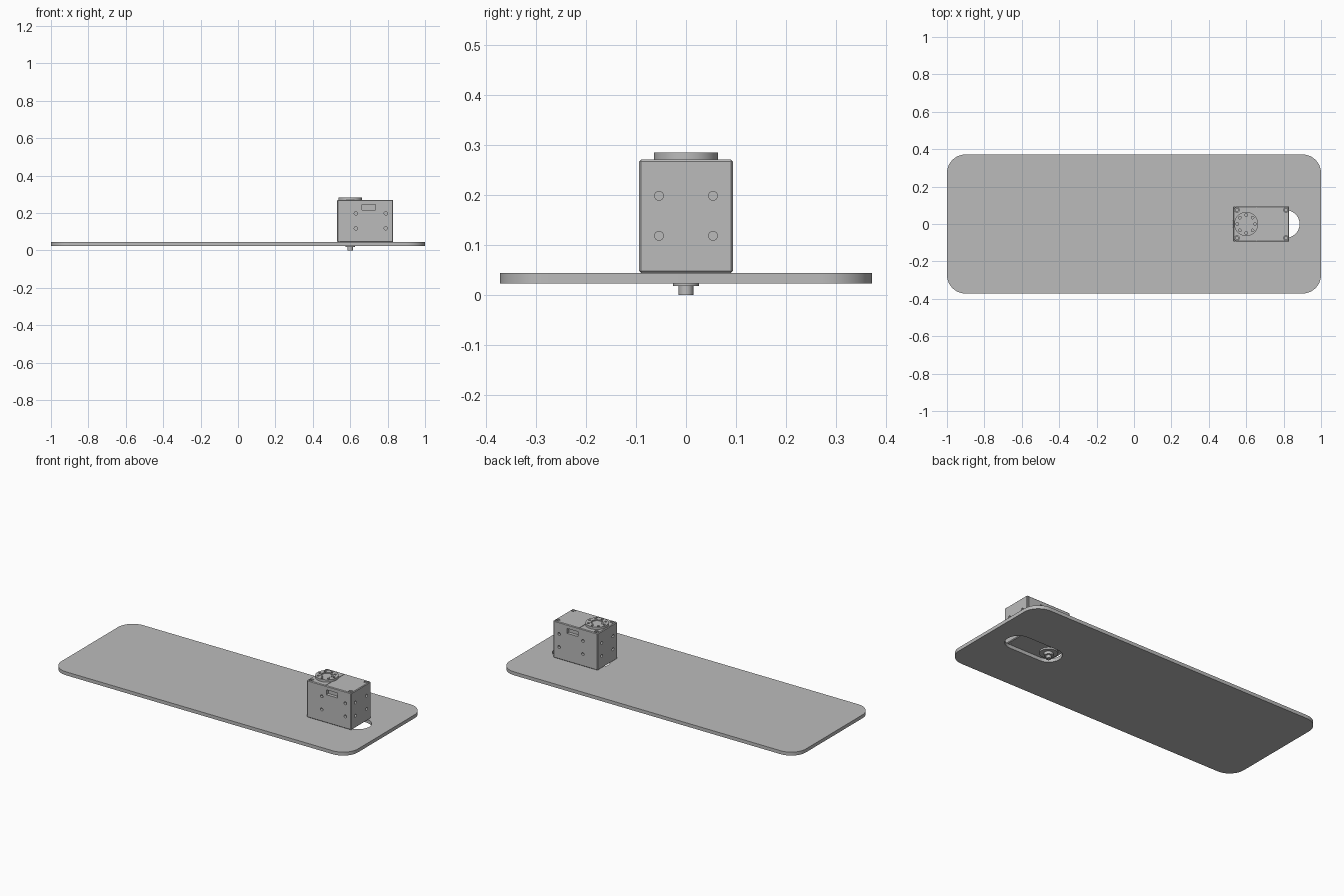
import bpy
from math import cos, sin, pi, radians

if "Cube" in bpy.data.objects:
    bpy.data.objects.remove(bpy.data.objects["Cube"])

grey = bpy.data.materials.new("light grey")
grey.use_nodes = True
GREY = (0.5, 0.5, 0.5, 1)
grey.diffuse_color = GREY
grey.node_tree.nodes["Principled BSDF"].inputs["Base Color"].default_value = GREY

SX = 0.6            # axis of the output shaft
X0, X1 = 0.53, 0.83  # motor case extents
HALF, LOW, HIGH = 0.094, 0.044, 0.27


def finish(obj, name):
    obj.name = name
    obj.data.materials.clear()
    obj.data.materials.append(grey)
    return obj


def box(name, lo, hi):
    centre = [(a + b) / 2 for a, b in zip(lo, hi)]
    bpy.ops.mesh.primitive_cube_add(size=1, location=centre)
    obj = bpy.context.object
    obj.scale = [b - a for a, b in zip(lo, hi)]
    bpy.ops.object.transform_apply(location=True, rotation=True, scale=True)
    return finish(obj, name)


def rod(name, centre, radius, depth, axis="z", sides=32):
    turn = {"x": (0, pi / 2, 0), "y": (pi / 2, 0, 0), "z": (0, 0, 0)}[axis]
    bpy.ops.mesh.primitive_cylinder_add(vertices=sides, radius=radius, depth=depth,
                                        location=centre, rotation=turn)
    bpy.ops.object.transform_apply(location=True, rotation=True, scale=True)
    return finish(bpy.context.object, name)


def disc(name, x, y, radius, z0, z1, sides=48):
    return rod(name, (x, y, (z0 + z1) / 2), radius, z1 - z0, "z", sides)


def prism(name, outline, z0, z1):
    n = len(outline)
    verts = [(x, y, z) for z in (z0, z1) for x, y in outline]
    faces = [tuple(reversed(range(n))), tuple(range(n, 2 * n))]
    faces += [(i, (i + 1) % n, (i + 1) % n + n, i + n) for i in range(n)]
    mesh = bpy.data.meshes.new(name)
    mesh.from_pydata(verts, [], faces)
    obj = bpy.data.objects.new(name, mesh)
    bpy.context.collection.objects.link(obj)
    return finish(obj, name)


def rounded(x0, x1, half, r, steps=12):
    corners = [(x1 - r, half - r, 0), (x0 + r, half - r, 1),
               (x0 + r, r - half, 2), (x1 - r, r - half, 3)]
    return [(cx + r * cos((q + i / steps) * pi / 2), cy + r * sin((q + i / steps) * pi / 2))
            for cx, cy, q in corners for i in range(steps + 1)]


def select(obj):
    bpy.ops.object.select_all(action="DESELECT")
    obj.select_set(True)
    bpy.context.view_layer.objects.active = obj


def cut(obj, cutters):
    select(obj)
    for c in cutters:
        c.hide_render = True
        mod = obj.modifiers.new("cut", "BOOLEAN")
        mod.operation, mod.solver, mod.object = "DIFFERENCE", "EXACT", c
        bpy.ops.object.modifier_apply(modifier=mod.name)
        bpy.data.objects.remove(c)


def smooth(obj):
    select(obj)
    bpy.ops.object.shade_smooth_by_angle(angle=radians(30))


# Base plate with a long adjustment slot
plate = prism("base_plate", rounded(-1, 1, 0.372, 0.1), 0.023, LOW)
cut(plate, [prism("slot_cutter", rounded(0.526, 0.885, 0.074, 0.0738, 16), 0, 0.1)])
smooth(plate)

# Motor case with softened edges
case = box("motor_case", (X0, -HALF, LOW), (X1, HALF, HIGH))
bevel = case.modifiers.new("bevel", "BEVEL")
bevel.width, bevel.segments = 0.004, 1
select(case)
bpy.ops.object.modifier_apply(modifier=bevel.name)

# Mounting holes in all four walls
holes = []
for z in (0.118, 0.198):
    for s in (-1, 1):
        for x in (0.63, 0.79):
            holes.append(rod("hole", (x, s * HALF, z), 0.009, 0.03, "y", 16))
        for x in (X0, X1):
            holes.append(rod("hole", (x, s * 0.054, z), 0.009, 0.03, "x", 16))

# Connector sockets front and back
for s in (-1, 1):
    y = s * HALF
    holes.append(box("socket", (0.662, y - 0.02, 0.216), (0.736, y + 0.02, 0.246)))

# Corner screw wells, top and bottom
wells = [(x, s * 0.075) for x in (0.55, 0.813) for s in (-1, 1)]
for x, y in wells:
    for z in (LOW, HIGH):
        holes.append(disc("well", x, y, 0.013, z - 0.012, z + 0.012, 20))

# Vertical grooves beside the corners and the seam on the lid
for x in (X0 + 0.012, X1 - 0.012):
    for s in (-1, 1):
        holes.append(box("groove", (x - 0.001, s * HALF - 0.002, 0.03),
                         (x + 0.001, s * HALF + 0.002, 0.3)))
holes.append(box("seam", (0.654, -0.1, HIGH - 0.003), (0.657, 0.1, 0.3)))

# Bracket shaped groove on the lid
outer = [(0.742, -0.065), (0.705, -0.03), (0.705, 0.03), (0.742, 0.065)]
inner = [(x + 0.003, y * 0.98) for x, y in reversed(outer)]
holes.append(prism("bracket", inner + outer, HIGH - 0.003, 0.3))
cut(case, holes)

# Screw heads in the wells
for x, y in wells:
    for z in (LOW + 0.003, HIGH - 0.012):
        head = disc("case_screw", x, y, 0.010, z, z + 0.009, 20)
        cut(head, [disc("hex", x, y, 0.005, HIGH - 0.008, 0.3, 6)])

# Rotating horn on top with its ring of holes
horn = disc("top_horn", SX, 0, 0.064, HIGH - 0.005, 0.284, 64)
ring = [disc("hole", SX + 0.048 * cos(i * pi / 4), 0.048 * sin(i * pi / 4),
             0.007, HIGH, 0.3, 16) for i in range(8)]
cut(horn, ring + [disc("hub_hole", SX, 0, 0.034, 0.276, 0.3)])
smooth(horn)
smooth(disc("horn_hub", SX, 0, 0.028, HIGH, 0.281))

# Output boss, collar and hollow shaft underneath
smooth(disc("lower_boss", SX, 0, 0.05, 0.034, 0.05))
smooth(disc("shaft_collar", SX, 0, 0.026, 0.018, 0.04))
shaft = disc("output_shaft", SX, 0, 0.0145, 0, 0.025)
cut(shaft, [disc("bore", SX, 0, 0.007, -0.01, 0.01, 20)])
smooth(shaft)
